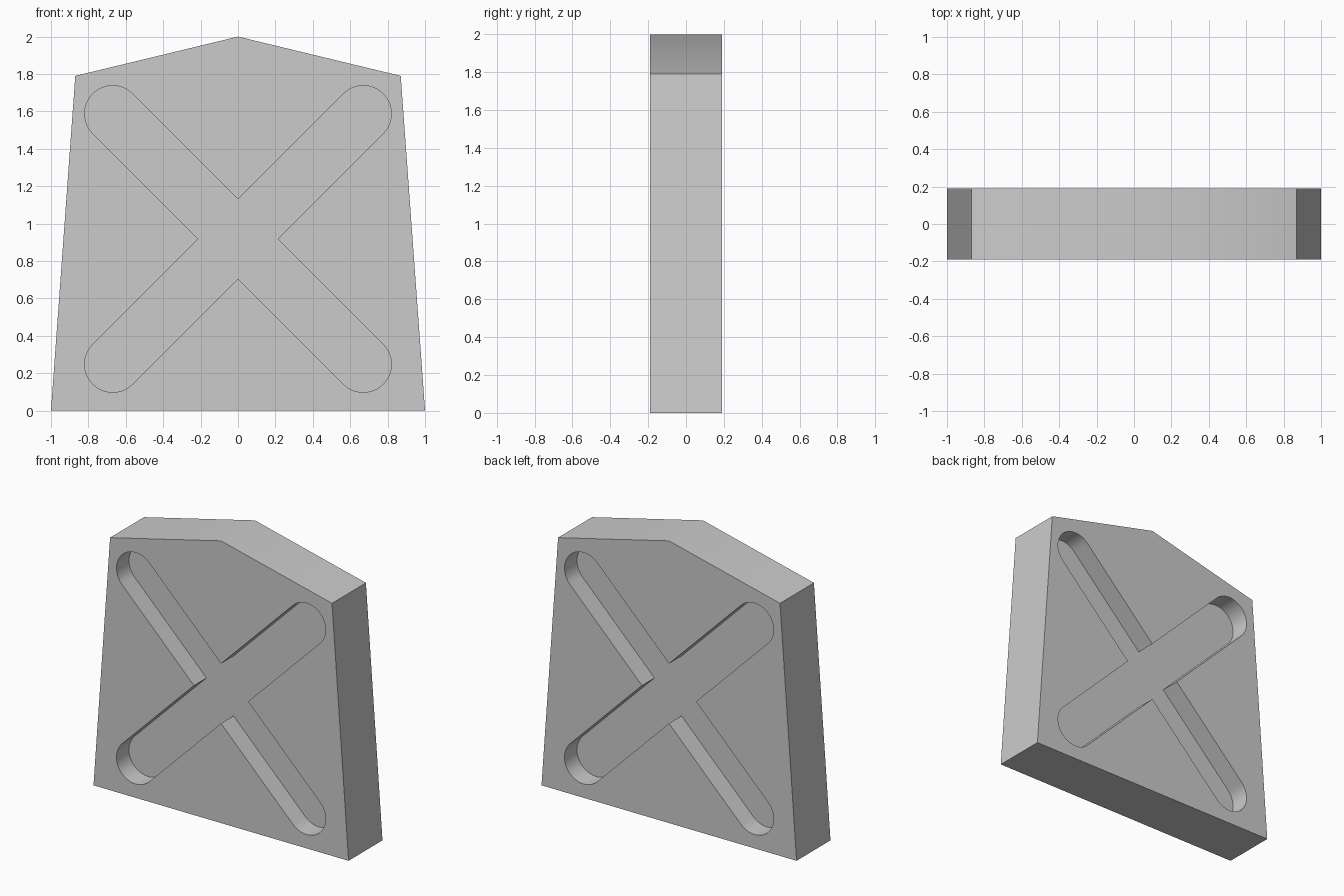
import bpy, bmesh
from math import sin, cos, pi, sqrt

if "Cube" in bpy.data.objects:
    bpy.data.objects.remove(bpy.data.objects["Cube"])

HALF = 0.19      # half thickness of the slab
DEPTH = 0.14     # depth of each groove
RADIUS = 0.15    # half width of a groove
REACH = 0.67 * sqrt(2)
CENTRE_Z = 0.918
ARC_STEPS = 20

grey = bpy.data.materials.new("plain grey")
grey.use_nodes = True
colour = (0.6, 0.6, 0.6, 1)
grey.diffuse_color = colour
grey.node_tree.nodes["Principled BSDF"].inputs["Base Color"].default_value = colour


def prism(name, outline, y0, y1):
    """Extrude an x-z outline from y0 to y1."""
    bm = bmesh.new()
    face = bm.faces.new([bm.verts.new((x, y0, z)) for x, z in outline])
    new = bmesh.ops.extrude_face_region(bm, geom=[face])["geom"]
    moved = [v for v in new if isinstance(v, bmesh.types.BMVert)]
    bmesh.ops.translate(bm, verts=moved, vec=(0, y1 - y0, 0))
    bmesh.ops.recalc_face_normals(bm, faces=bm.faces)
    mesh = bpy.data.meshes.new(name)
    bm.to_mesh(mesh)
    bm.free()
    mesh.materials.append(grey)
    obj = bpy.data.objects.new(name, mesh)
    bpy.context.collection.objects.link(obj)
    return obj


def cross_outline():
    """Four round-ended arms with an inner corner between each pair."""
    points = []
    for k in range(4):
        a = pi / 4 + k * pi / 2
        cx, cz = REACH * cos(a), CENTRE_Z + REACH * sin(a)
        for i in range(ARC_STEPS + 1):
            t = a - pi / 2 + pi * i / ARC_STEPS
            points.append((cx + RADIUS * cos(t), cz + RADIUS * sin(t)))
        corner = RADIUS * sqrt(2)
        points.append((corner * cos(a + pi / 4), CENTRE_Z + corner * sin(a + pi / 4)))
    return points


# Gabled, tapering slab
slab = prism("grooved_slab",
             [(-1, 0), (1, 0), (0.87, 1.79), (0, 2), (-0.87, 1.79)], -HALF, HALF)

# Cross-shaped grooves in front and back
for side, sign in (("front", -1), ("back", 1)):
    cutter = prism(side + "_groove_cutter", cross_outline(),
                   sign * (HALF - DEPTH), sign * (HALF + 0.1))
    cutter.hide_render = True
    cut = slab.modifiers.new(side + "_groove", "BOOLEAN")
    cut.operation = "DIFFERENCE"
    cut.solver = "EXACT"
    cut.object = cutter
    bpy.context.view_layer.objects.active = slab
    bpy.ops.object.modifier_apply(modifier=cut.name)
    bpy.data.objects.remove(cutter)

# Smooth the round groove ends, keep the edges crisp
bpy.ops.object.select_all(action="DESELECT")
slab.select_set(True)
bpy.context.view_layer.objects.active = slab
bpy.ops.object.shade_smooth_by_angle(angle=pi / 6)
